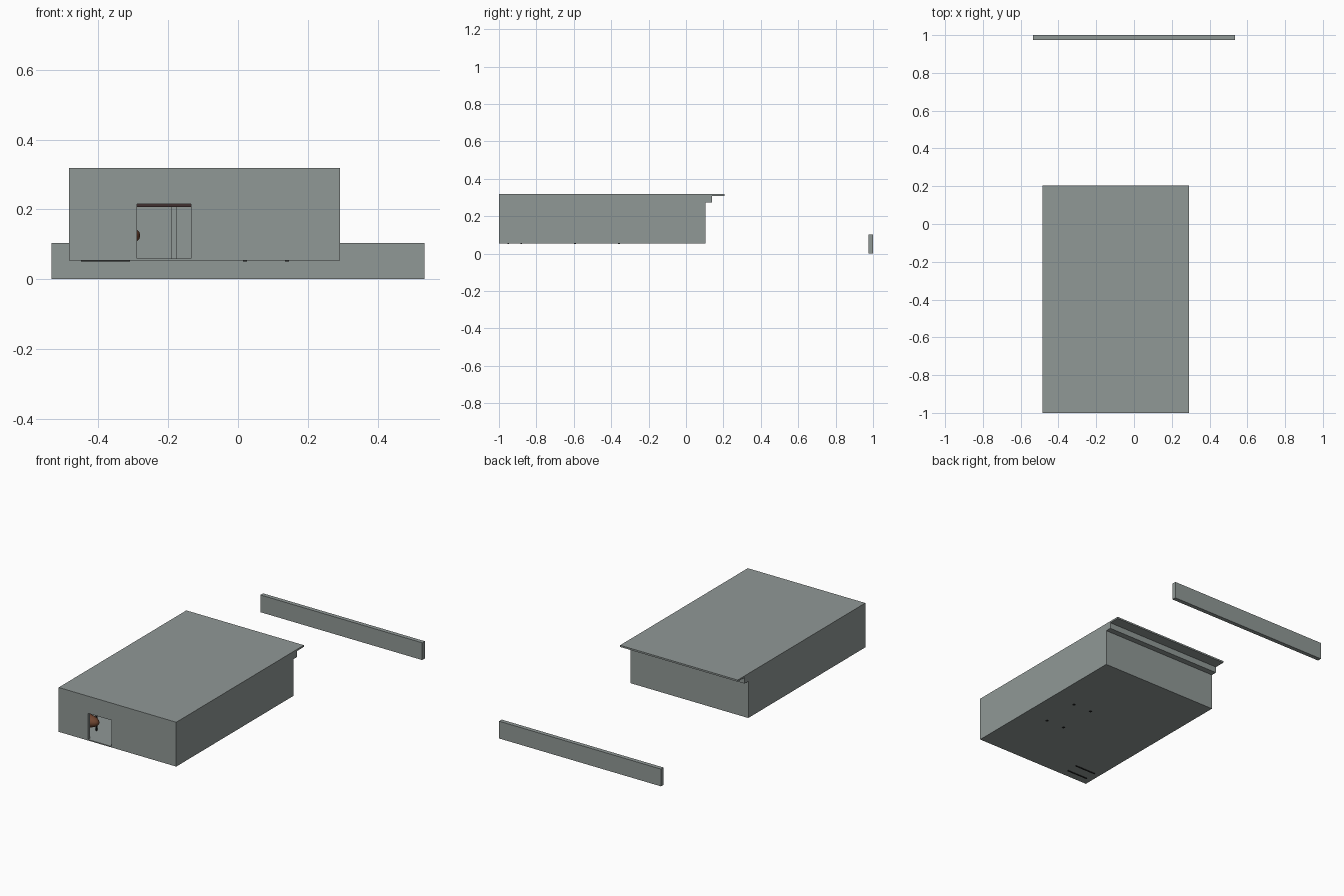
import bpy, bmesh, math
from mathutils import Matrix, Vector

if "Cube" in bpy.data.objects:
    bpy.data.objects.remove(bpy.data.objects["Cube"])


def material(name, rgb):
    m = bpy.data.materials.new(name)
    m.diffuse_color = (*rgb, 1)
    m.use_nodes = True
    m.node_tree.nodes["Principled BSDF"].inputs["Base Color"].default_value = m.diffuse_color
    return m


GREY = material("concrete grey", (0.28, 0.315, 0.305))
BROWN = material("leather brown", (0.16, 0.06, 0.03))
MAROON = material("dark maroon", (0.05, 0.03, 0.03))
BLACK = material("black metal", (0.015, 0.015, 0.015))


def finish(name, bm, mat):
    me = bpy.data.meshes.new(name)
    bm.to_mesh(me)
    bm.free()
    me.materials.append(mat)
    ob = bpy.data.objects.new(name, me)
    bpy.context.collection.objects.link(ob)
    return ob


def box(name, x, y, z, mat=GREY):
    """Box from (min, max) ranges on each axis."""
    bm = bmesh.new()
    size = [r[1] - r[0] for r in (x, y, z)]
    mid = [(r[0] + r[1]) / 2 for r in (x, y, z)]
    bmesh.ops.create_cube(bm, size=1, matrix=Matrix.Translation(Vector(mid)) @ Matrix.Diagonal((*size, 1)))
    return finish(name, bm, mat)


X0, X1 = -0.485, 0.292      # room width
Y0, Y1 = -1.0, 0.105        # room depth
Z0, ZR, Z1 = 0.053, 0.308, 0.318  # floor, roof underside, roof top
T = 0.015                   # wall thickness
DX0, DX1, DZ = -0.29, -0.135, 0.215  # doorway

# Room shell
box("floor", (X0, X1), (Y0, Y1), (Z0, Z0 + 0.006))
box("left_wall", (X0, X0 + T), (Y0, Y1), (Z0, ZR))
box("right_wall", (X1 - T, X1), (Y0, Y1), (Z0, ZR))
box("back_wall_left", (X0 + T, -0.01), (Y1 - T, Y1), (Z0, ZR))
box("back_wall_right", (-0.01, X1 - T), (Y1 - T, Y1), (Z0, ZR))
box("front_wall_left", (X0 + T, DX0), (Y0, Y0 + T), (Z0, ZR))
box("front_wall_right", (DX1, X1 - T), (Y0, Y0 + T), (Z0, ZR))
box("door_lintel", (DX0, DX1), (Y0, Y0 + T), (DZ, ZR))

# Roof with rear overhang and the stepped ledge under it
box("roof", (X0, X1), (Y0, 0.205), (ZR, Z1))
box("rear_ledge", (X0, X1), (Y1, 0.14), (0.272, ZR))

# Partition and beam seen through the doorway
box("partition", (-0.19, -0.175), (-0.3, Y1 - T), (Z0 + 0.006, ZR))
box("inner_beam", (X0 + T, -0.1), (-0.33, -0.3), (0.207, 0.217), MAROON)

# Free-standing boundary wall
box("boundary_wall", (-0.535, 0.535), (0.975, 1.0), (0.0, 0.103))

# Table whose feet just pass through the floor
box("table_top", (0.0, 0.16), (-0.62, -0.335), (0.122, 0.13), BROWN)
for x in (0.02, 0.14):
    for y in (-0.594, -0.358):
        box("table_leg", (x - 0.006, x + 0.006), (y - 0.006, y + 0.006), (0.05, 0.122), BLACK)

# Armchair on two runners beside the door
bm = bmesh.new()
bmesh.ops.create_uvsphere(bm, u_segments=24, v_segments=12, radius=1,
                          matrix=Matrix.Translation((-0.355, -0.915, 0.125)) @ Matrix.Diagonal((0.075, 0.04, 0.035, 1)))
for f in bm.faces:
    f.smooth = True
finish("chair_seat", bm, BROWN)
for y in (-0.95, -0.88):
    box("chair_runner", (-0.45, -0.31), (y - 0.004, y + 0.004), (0.05, 0.058), BLACK)
    for x in (-0.44, -0.32):
        box("chair_leg", (x - 0.004, x + 0.004), (y - 0.004, y + 0.004), (0.058, 0.16), BLACK)
